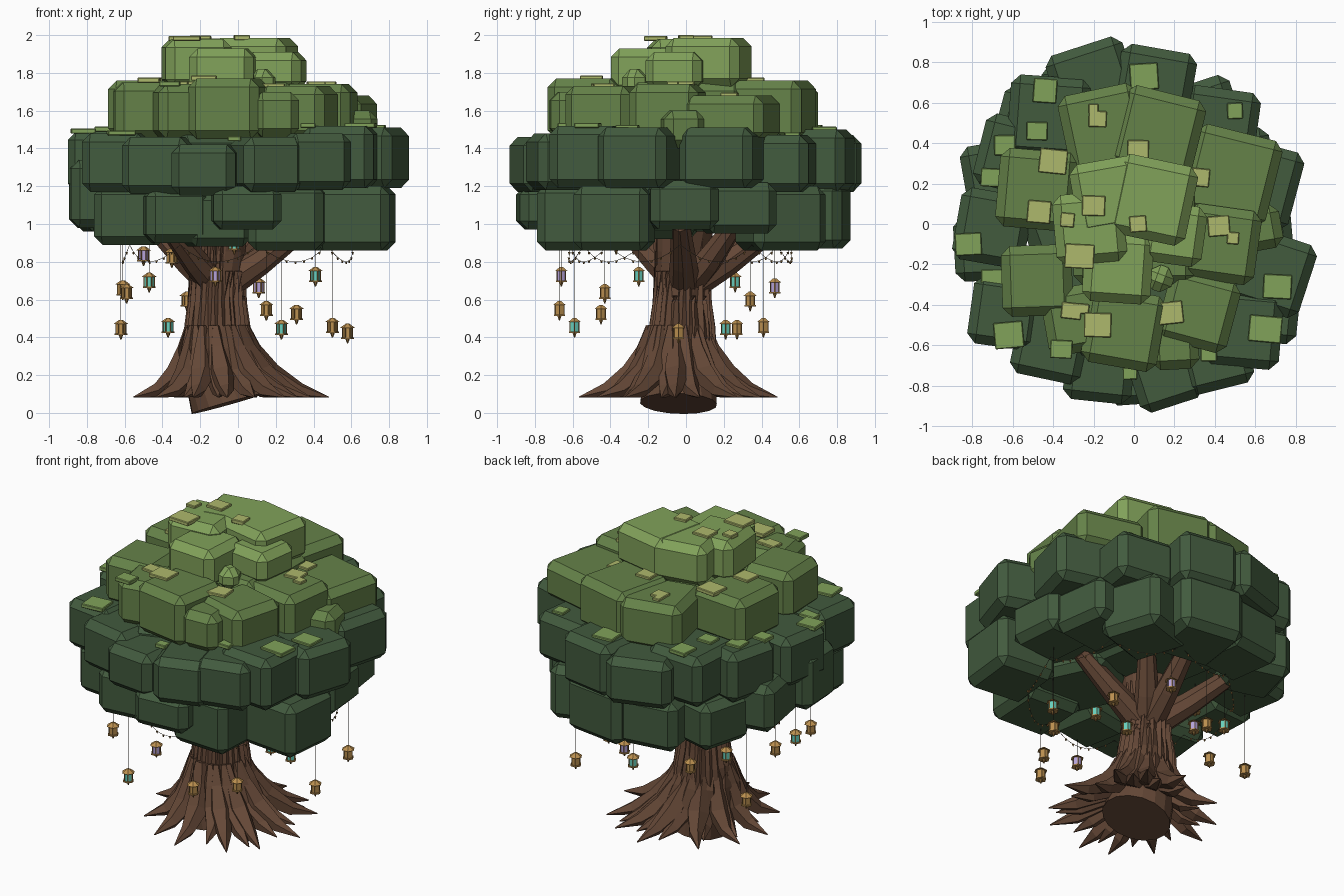
import bpy, bmesh, math, random
from mathutils import Vector, Matrix

random.seed(7)


def material(name, rgb):
    m = bpy.data.materials.new(name)
    m.diffuse_color = (*rgb, 1)
    return m


DARK = material("dark green leaves", (0.054, 0.103, 0.048))
MID = material("mid green leaves", (0.130, 0.223, 0.066))
LIGHT = material("light green leaves", (0.220, 0.360, 0.102))
PALE = material("pale leaves", (0.420, 0.480, 0.150))
BARK = material("brown bark", (0.130, 0.065, 0.038))
GOLD = material("lantern gold", (0.500, 0.280, 0.080))
BRONZE = material("lantern bronze", (0.260, 0.145, 0.042))
TEAL = material("teal glass", (0.140, 0.630, 0.510))
PURPLE = material("purple glass", (0.470, 0.370, 0.700))
ROPE = material("dark rope", (0.075, 0.065, 0.050))


def finish(name, bm, mats, bevel=0):
    bmesh.ops.recalc_face_normals(bm, faces=bm.faces[:])
    me = bpy.data.meshes.new(name)
    bm.to_mesh(me)
    bm.free()
    for m in mats:
        me.materials.append(m)
    ob = bpy.data.objects.new(name, me)
    bpy.context.collection.objects.link(ob)
    if bevel:
        b = ob.modifiers.new("chamfer", 'BEVEL')
        b.width, b.segments = bevel, 1
    return ob


def box(bm, loc, size, rot=0.0, tilt=0.0):
    mat = (Matrix.Translation(loc) @ Matrix.Rotation(rot, 4, 'Z')
           @ Matrix.Rotation(tilt, 4, 'X') @ Matrix.Diagonal((*size, 1)))
    bmesh.ops.create_cube(bm, size=1, matrix=mat)


def tube(bm, pts, radii, n, mat=0):
    """Tapered tube with one radius per path point."""
    pts = [Vector(p) for p in pts]
    rings = []
    for i, (p, r) in enumerate(zip(pts, radii)):
        d = pts[min(i + 1, len(pts) - 1)] - pts[max(i - 1, 0)]
        q = d.to_track_quat('Z', 'Y')
        rings.append([bm.verts.new(p + q @ Vector((r * math.cos(a), r * math.sin(a), 0)))
                      for a in (2 * math.pi * k / n for k in range(n))])
    faces = [bm.faces.new(rings[0][::-1]), bm.faces.new(rings[-1])]
    for a, b in zip(rings, rings[1:]):
        for k in range(n):
            j = (k + 1) % n
            faces.append(bm.faces.new((a[k], a[j], b[j], b[k])))
    for f in faces:
        f.material_index = mat


# Foliage blocks: x, y, width, turn in degrees, top height, block height
lower = [(.04, -.71, .36, 4, 1.20, .23), (-.12, -.55, .34, 10, 1.17, .29),
         (.26, -.58, .40, -3, 1.21, .35), (.62, -.38, .40, -6, 1.20, .34),
         (.60, -.02, .36, 5, 1.23, .26), (.50, .27, .38, 8, 1.22, .27),
         (.33, .50, .40, 18, 1.20, .34), (.06, .64, .42, -8, 1.22, .35),
         (-.25, .62, .38, 8, 1.20, .32), (-.50, .48, .36, -15, 1.20, .30),
         (-.65, .22, .38, 10, 1.26, .30), (-.73, -.12, .32, 3, 1.34, .36),
         (-.57, -.40, .36, -6, 1.20, .31), (-.33, -.58, .34, 6, 1.19, .29),
         (0, .22, .58, 10, 1.25, .29), (.18, -.25, .50, 25, 1.25, .33)]
upper = [(-.20, .69, .40, 18, 1.47, .30), (.10, .68, .38, -10, 1.50, .33),
         (.42, .48, .38, -8, 1.47, .30), (.61, .20, .40, -15, 1.51, .32),
         (.68, -.24, .38, -18, 1.51, .32), (.54, -.52, .38, -5, 1.52, .33),
         (.40, -.65, .34, 14, 1.48, .30), (.15, -.74, .33, 18, 1.46, .29),
         (-.17, -.71, .34, -6, 1.42, .27), (-.41, -.59, .36, -12, 1.46, .30),
         (-.64, -.44, .34, -8, 1.48, .31), (-.70, -.02, .36, -10, 1.49, .32),
         (-.59, .34, .36, -14, 1.50, .32), (-.42, .53, .40, -4, 1.51, .32)]
middle = [(-.48, -.28, .35, 2, 1.75, .30), (-.48, .17, .39, -5, 1.76, .30),
          (-.15, .47, .40, 12, 1.74, .30), (.12, .45, .41, -14, 1.76, .32),
          (.48, .24, .44, -14, 1.68, .24), (.43, -.10, .37, -8, 1.74, .29),
          (.32, -.43, .36, -15, 1.73, .28), (-.05, -.52, .38, -10, 1.77, .32),
          (-.28, -.47, .33, 10, 1.74, .29), (.20, -.60, .24, 3, 1.70, .24),
          (.62, -.02, .22, 10, 1.60, .20), (0, 0, .60, 0, 1.75, .40)]
crown = [(.09, .12, .40, -12, 1.985, .26), (-.22, -.02, .35, 5, 1.98, .26),
         (-.08, -.22, .34, -4, 1.93, .24), (.20, -.05, .30, -8, 1.91, .20),
         (.13, -.27, .13, -20, 1.82, .14), (-.12, .14, .36, 10, 1.982, .26)]

for name, mat, tier in (("lower_foliage", DARK, lower), ("upper_foliage", DARK, upper),
                        ("middle_foliage", MID, middle), ("crown_foliage", LIGHT, crown)):
    bm = bmesh.new()
    for x, y, w, turn, top, h in tier:
        box(bm, (x, y, top - h / 2), (w, w, h), math.radians(turn))
    finish(name, bm, [mat], 0.045)

# Solid heart of the canopy
bm = bmesh.new()
box(bm, (0, 0, 1.24), (1.05, 1.05, .5), math.radians(20))
finish("canopy_core", bm, [DARK], 0.06)


def top_at(x, y):
    """Height of the foliage surface at a point."""
    best = 1.45
    for bx, by, w, turn, top, h in lower + upper + middle + crown:
        a = math.radians(-turn)
        dx, dy = x - bx, y - by
        if max(abs(dx * math.cos(a) - dy * math.sin(a)),
               abs(dx * math.sin(a) + dy * math.cos(a))) < w / 2 - .02:
            best = max(best, top)
    return best


# Leaf tufts lying on the blocks
pale_spots = [(-.47, .06, .11), (-.40, .31, .12), (-.18, .52, .08), (-.20, .57, .05),
              (.02, .36, .11), (.33, .23, .09), (.42, -.01, .10), (.49, -.07, .06),
              (.18, -.44, .11), (-.18, -.50, .12), (-.31, -.43, .08), (-.27, -.16, .12),
              (-.33, .02, .07), (.02, 0, .08), (-.06, -.06, .07), (-.20, .09, .10),
              (-.25, -.42, .05)]
green_spots = [(-.44, .66, .12), (-.48, .46, .09), (-.64, .39, .10), (-.71, .23, .09),
               (-.82, -.10, .11), (-.70, -.28, .11), (-.62, -.55, .13), (.71, -.31, .12),
               (.65, -.52, .13), (.05, .73, .13), (.37, -.64, .08), (.50, .56, .08),
               (-.02, -.74, .06), (-.36, -.62, .09)]
for name, mat, spots in (("pale_leaf_tufts", PALE, pale_spots),
                         ("green_leaf_tufts", LIGHT, green_spots)):
    bm = bmesh.new()
    for x, y, w in spots:
        box(bm, (x, y, top_at(x, y) + .002), (w * random.uniform(.95, 1.25), w, .026),
            random.uniform(-.12, .12))
    finish(name, bm, [mat], 0.004)

# Trunk
path = [(-.05, -.04, .05), (-.12, -.03, .30), (-.11, -.02, .60), (-.11, -.02, .85), (-.10, 0, 1.05)]
bm = bmesh.new()
tube(bm, path, (.205, .18, .135, .14, .16), 16)
finish("trunk", bm, [BARK])

# Bark ridges running up the trunk
bm = bmesh.new()
for i in range(26):
    a = 2 * math.pi * i / 26 + random.uniform(-.06, .06)
    c, s = math.cos(a), math.sin(a)
    end = random.choice((.62, .75, .92, .92))
    tube(bm, [(-.10 + .175 * c, -.03 + .175 * s, .28), (-.11 + .15 * c, -.02 + .15 * s, .46),
              (-.11 + .135 * c, -.02 + .135 * s, .58),
              (-.11 + .14 * c, -.02 + .14 * s, end)], (.024, .026, .023, .015), 4)
finish("bark_ridges", bm, [BARK])

# Flaring roots, long and short in turn
bm = bmesh.new()
for i in range(24):
    a = 2 * math.pi * i / 24 + random.uniform(-.08, .08)
    k = random.uniform(.96, 1.06) if i % 2 == 0 else random.uniform(.78, .92)
    b = a + random.uniform(-.14, .14)
    pts = []
    for r, z, cx in ((.150, .46, -.11), (.175, .34, -.10), (.235 * k, .205, -.07),
                     (.36 * k, .12, -.04), (.50 * k, .083, -.025)):
        t = a + (b - a) * (r / .5) ** 2
        pts.append((cx + r * math.cos(t), -.045 + r * math.sin(t), z))
    tube(bm, pts, (.022, .048, .068, .042, .003), 5)
finish("roots", bm, [BARK])

# Main branches reaching into the canopy
bm = bmesh.new()
for x, y in ((-.46, .40), (.38, -.03), (.12, .26), (-.38, -.34), (-.02, .50)):
    tube(bm, [(-.10, -.01, .66), (-.10 + (x + .1) * .45, y * .45, .80), (x, y, 1.0)],
         (.09, .072, .05), 8)
finish("branches", bm, [BARK])

# Hanging lanterns: x, y, z, glass (0 gold, 3 teal, 4 purple)
lanterns = [(-.50, -.05, .84, 4), (-.35, .14, .83, 0), (-.02, -.37, .90, 3), (-.47, .26, .70, 3),
            (-.12, -.66, .73, 4), (-.59, -.43, .64, 0), (-.61, -.04, .66, 0), (-.27, .34, .60, 0),
            (-.62, .27, .45, 0), (-.37, -.59, .46, 3), (.11, .47, .67, 4), (.15, -.67, .55, 0),
            (.31, -.45, .53, 0), (.23, .21, .45, 3), (.41, -.25, .73, 3), (.50, .41, .46, 0),
            (.58, -.04, .43, 0)]
bm = bmesh.new()
for x, y, z, glass in lanterns:
    def part(z0, r0, z1, r1, mat, n=6):
        tube(bm, [(x, y, z + z0), (x, y, z + z1)], (r0, r1), n, mat)
    part(-.031, .026, .022, .026, glass)          # glass
    part(.020, .040, .042, .010, 0)               # roof
    part(-.038, .034, -.030, .034, 0)             # base plate
    part(-.062, .003, -.038, .012, 1)             # finial
    part(.042, .0012, 1.0 - z, .0012, 2, 3)       # cord
    for k in range(6):                            # corner posts
        t = k * math.pi / 3
        px, py = x + .026 * math.cos(t), y + .026 * math.sin(t)
        tube(bm, [(px, py, z - .031), (px, py, z + .022)], (.0035, .0035), 4, 1)
finish("lanterns", bm, [GOLD, BRONZE, ROPE, TEAL, PURPLE])

# Sagging garland with small beads
bm = bmesh.new()
swags = 9
for i in range(swags):
    pts = []
    for j in range(9):
        a = 2 * math.pi * (i + j / 8) / swags
        u = j / 4 - 1
        pts.append(Vector((.61 * math.cos(a), -.03 + .59 * math.sin(a), .80 + .09 * u * u)))
    tube(bm, pts, [.0015] * 9, 3, 0)
    for j, p in enumerate(pts[1:-1]):
        tube(bm, [p - Vector((0, 0, .013)), p], (.003, .007), 5, 1)
finish("garland", bm, [ROPE, BRONZE])
